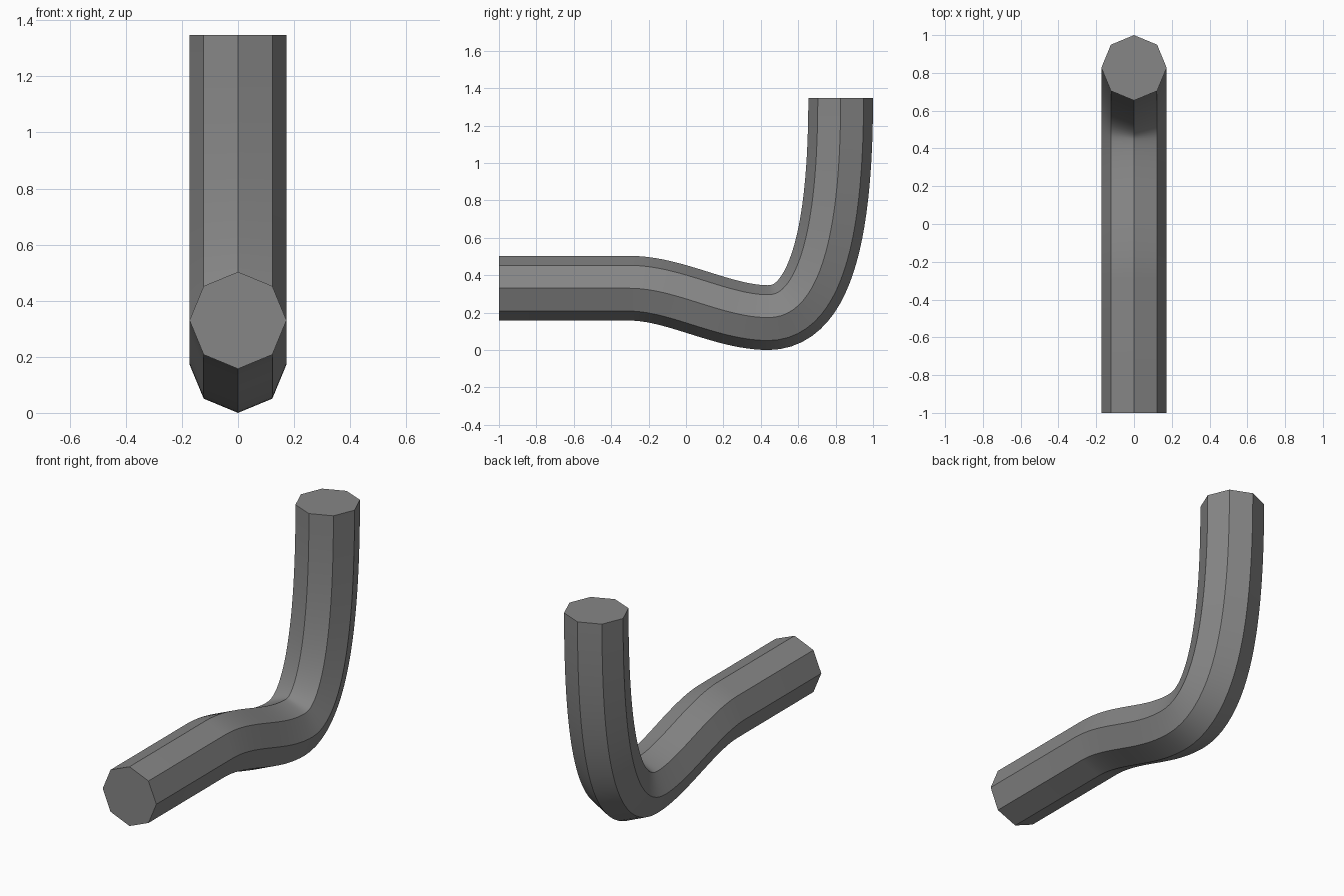
import bpy, bmesh
from math import cos, sin, pi
from mathutils import Vector
from mathutils.geometry import interpolate_bezier

if "Cube" in bpy.data.objects:
    bpy.data.objects.remove(bpy.data.objects["Cube"])

R, SIDES, STEPS = 0.173, 8, 24


def P(y, z):
    return Vector((0, y, z))


# Centre line: straight run, shallow dip, then bend upwards
segments = [
    (P(-0.30, 0.33), P(-0.06, 0.33), P(0.20, 0.173), P(0.44, 0.173)),
    (P(0.44, 0.173), P(0.74, 0.173), P(0.827, 0.70), P(0.827, 1.348)),
]
path = [P(-1, 0.33)]
for a, ha, hb, b in segments:
    pts = interpolate_bezier(a, ha, hb, b, STEPS + 1)
    path += pts if len(path) == 1 else pts[1:]

# Tangents, exact at both ends
tangents = [(path[min(i + 1, len(path) - 1)] - path[max(i - 1, 0)]).normalized()
            for i in range(len(path))]
tangents[0] = tangents[1] = P(1, 0)
tangents[-1] = P(0, 1)

# Sweep an octagon along the path
bm = bmesh.new()
side = Vector((1, 0, 0))
rings = []
for p, t in zip(path, tangents):
    up = side.cross(t)
    rings.append([bm.verts.new(p + R * (cos(2 * pi * k / SIDES) * side
                                        + sin(2 * pi * k / SIDES) * up))
                  for k in range(SIDES)])
for r0, r1 in zip(rings, rings[1:]):
    for k in range(SIDES):
        n = (k + 1) % SIDES
        bm.faces.new((r0[k], r0[n], r1[n], r1[k]))
# End caps
bm.faces.new(rings[0])
bm.faces.new(rings[-1])
bmesh.ops.recalc_face_normals(bm, faces=bm.faces)

mesh = bpy.data.meshes.new("bent_pipe")
bm.to_mesh(mesh)
bm.free()
pipe = bpy.data.objects.new("bent_pipe", mesh)
bpy.context.collection.objects.link(pipe)

# Dark grey metal
metal = bpy.data.materials.new("dark_grey")
metal.diffuse_color = (0.24, 0.24, 0.24, 1)
metal.use_nodes = True
metal.node_tree.nodes["Principled BSDF"].inputs["Base Color"].default_value = metal.diffuse_color
mesh.materials.append(metal)

# Smooth along the bend, crisp along the octagon edges
bpy.context.view_layer.objects.active = pipe
pipe.select_set(True)
bpy.ops.object.shade_smooth_by_angle(angle=pi / 6)
